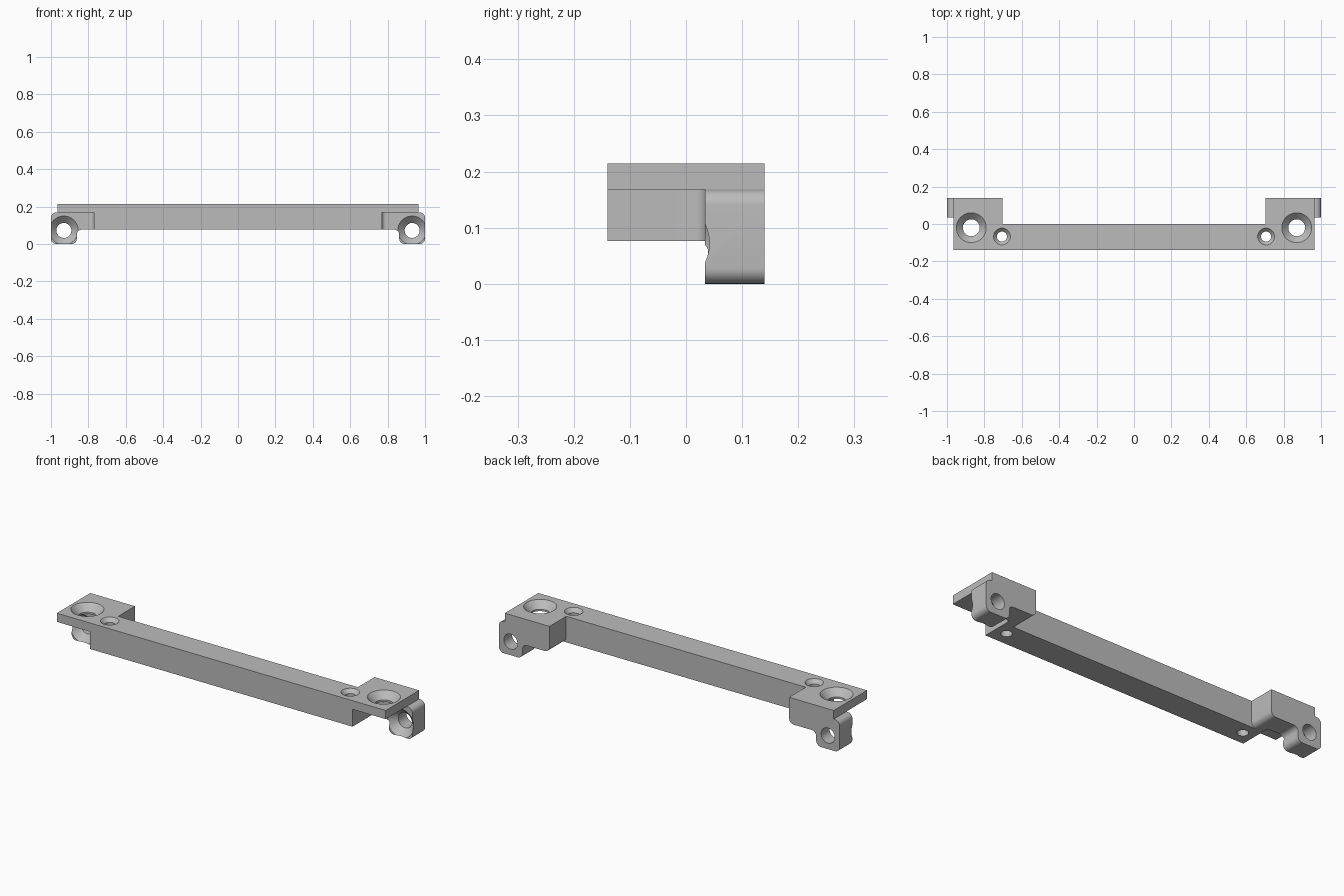
import bpy, bmesh, math
from mathutils import Vector

if "Cube" in bpy.data.objects:
    bpy.data.objects.remove(bpy.data.objects["Cube"], do_unlink=True)

# Main dimensions
TOP, PLATE_Z, BAR_Z = 0.214, 0.168, 0.076
HALF_Y, LUG_Y = 0.14, 0.034
INNER_X, BAR_X, PLATE_X = 0.703, 0.77, 0.965
ROUND = 0.028

grey = bpy.data.materials.new("plain grey")
grey.use_nodes = True
colour = (0.5, 0.5, 0.5, 1)
grey.diffuse_color = colour
grey.node_tree.nodes["Principled BSDF"].inputs["Base Color"].default_value = colour


def rounded(points, steps=8):
    """Outline from (a, b, radius) corners, with arcs where radius > 0."""
    out = []
    for i, (a, b, r) in enumerate(points):
        p = Vector((a, b))
        if not r:
            out.append(p)
            continue
        u = (Vector(points[i - 1][:2]) - p).normalized()
        v = (Vector(points[(i + 1) % len(points)][:2]) - p).normalized()
        centre = p + (u + v) * r          # all corners are right angles
        for k in range(steps + 1):
            t = k / steps * math.pi / 2
            out.append(centre - v * r * math.cos(t) - u * r * math.sin(t))
    return out


def make_object(name, bm):
    bmesh.ops.recalc_face_normals(bm, faces=bm.faces)
    mesh = bpy.data.meshes.new(name)
    bm.to_mesh(mesh)
    bm.free()
    mesh.materials.append(grey)
    ob = bpy.data.objects.new(name, mesh)
    bpy.context.collection.objects.link(ob)
    return ob


def extrude(name, outline, axis, start, end, side=1, round_inner=False):
    """Extrude an xy outline along z, or an xz outline along y."""
    bm = bmesh.new()
    place = (lambda p, h: (side * p.x, p.y, h)) if axis == "z" else \
            (lambda p, h: (side * p.x, h, p.y))
    face = bm.faces.new([bm.verts.new(place(p, start)) for p in outline])
    step = Vector((0, 0, end - start) if axis == "z" else (0, end - start, 0))
    new = bmesh.ops.extrude_face_region(bm, geom=[face], use_keep_orig=True)["geom"]
    bmesh.ops.translate(bm, vec=step, verts=[g for g in new if isinstance(g, bmesh.types.BMVert)])
    bmesh.ops.recalc_face_normals(bm, faces=bm.faces)
    if round_inner:
        edges = [e for e in bm.edges if all(
            abs(abs(v.co.x) - INNER_X) < 1e-4 and abs(v.co.z - start) < 1e-4 for v in e.verts)]
        bmesh.ops.bevel(bm, geom=edges, offset=ROUND, segments=8, profile=0.5, affect="EDGES")
    return make_object(name, bm)


def screw_cutter(name, origin, direction, head, shank, depth, length):
    """Countersunk hole: a cone narrowing into a straight shank."""
    bm = bmesh.new()
    origin, direction = Vector(origin), Vector(direction)
    turn = direction.to_track_quat("Z", "Y")
    slope = (head - shank) / depth
    lip = 0.01
    rings = []
    for r, h in ((head + slope * lip, -lip), (shank, depth), (shank, length)):
        rings.append([bm.verts.new(origin + turn @ Vector(
            (r * math.cos(k * math.tau / 40), r * math.sin(k * math.tau / 40), h))) for k in range(40)])
    for low, high in zip(rings, rings[1:]):
        for k in range(40):
            j = (k + 1) % 40
            bm.faces.new((low[k], low[j], high[j], high[k]))
    bm.faces.new(rings[0][::-1])
    bm.faces.new(rings[-1])
    ob = make_object(name, bm)
    ob.hide_render = True
    return ob


# Top plate: long strip with a wider pad at each end
half = [(INNER_X, 0), (INNER_X, HALF_Y), (PLATE_X, HALF_Y), (PLATE_X, -HALF_Y)]
outline = [Vector(p) for p in half] + [Vector((-x, y)) for x, y in reversed(half)]
bracket = extrude("mounting_bar", outline, "z", PLATE_Z, TOP)

# Lower bar
bar = [Vector(p) for p in ((-BAR_X, -HALF_Y), (BAR_X, -HALF_Y), (BAR_X, 0), (-BAR_X, 0))]
unions = [extrude("lower_bar", bar, "z", BAR_Z, PLATE_Z)]
cutters = []

for side, label in ((1, "left"), (-1, "right")):
    # Rear lug with rounded foot
    lug = rounded([(INNER_X, BAR_Z, ROUND), (0.862, BAR_Z, 0.025), (0.862, 0, ROUND),
                   (1, 0, ROUND), (1, PLATE_Z, ROUND), (INNER_X, PLATE_Z, 0)])
    unions.append(extrude(label + "_lug", lug, "y", LUG_Y, HALF_Y, side))
    # Neck joining bar and lug, filleted on the outer side
    neck = rounded([(INNER_X, -0.02, 0), (BAR_X, -0.02, 0), (BAR_X, LUG_Y, 0.02),
                    (0.81, LUG_Y, 0), (0.81, 0.06, 0), (INNER_X, 0.06, 0)])
    unions.append(extrude(label + "_neck", neck, "z", BAR_Z, PLATE_Z, side, True))
    # Countersunk holes: large and small from above, one through the lug
    cutters += [
        screw_cutter(label + "_large_hole", (side * 0.87, -0.02, TOP), (0, 0, -1), 0.08, 0.045, 0.036, 0.07),
        screw_cutter(label + "_small_hole", (side * 0.706, -0.067, TOP), (0, 0, -1), 0.045, 0.027, 0.02, 0.2),
        screw_cutter(label + "_lug_hole", (side * 0.931, LUG_Y, 0.072), (0, 1, 0), 0.077, 0.04, 0.037, 0.15)]

# Join the solids, cut the holes, then discard the helpers
bpy.context.view_layer.objects.active = bracket
for parts, operation in ((unions, "UNION"), (cutters, "DIFFERENCE")):
    for part in parts:
        mod = bracket.modifiers.new(part.name, "BOOLEAN")
        mod.operation, mod.solver, mod.object = operation, "EXACT", part
        bpy.ops.object.modifier_apply(modifier=mod.name)
        bpy.data.objects.remove(part, do_unlink=True)

# Tidy flat faces and shade the curves smoothly
bm = bmesh.new()
bm.from_mesh(bracket.data)
bmesh.ops.remove_doubles(bm, verts=bm.verts, dist=1e-5)
bmesh.ops.dissolve_limit(bm, angle_limit=0.01, verts=bm.verts, edges=bm.edges)
bm.to_mesh(bracket.data)
bm.free()
bpy.ops.object.select_all(action="DESELECT")
bracket.select_set(True)
bpy.ops.object.shade_smooth_by_angle(angle=math.radians(30))
